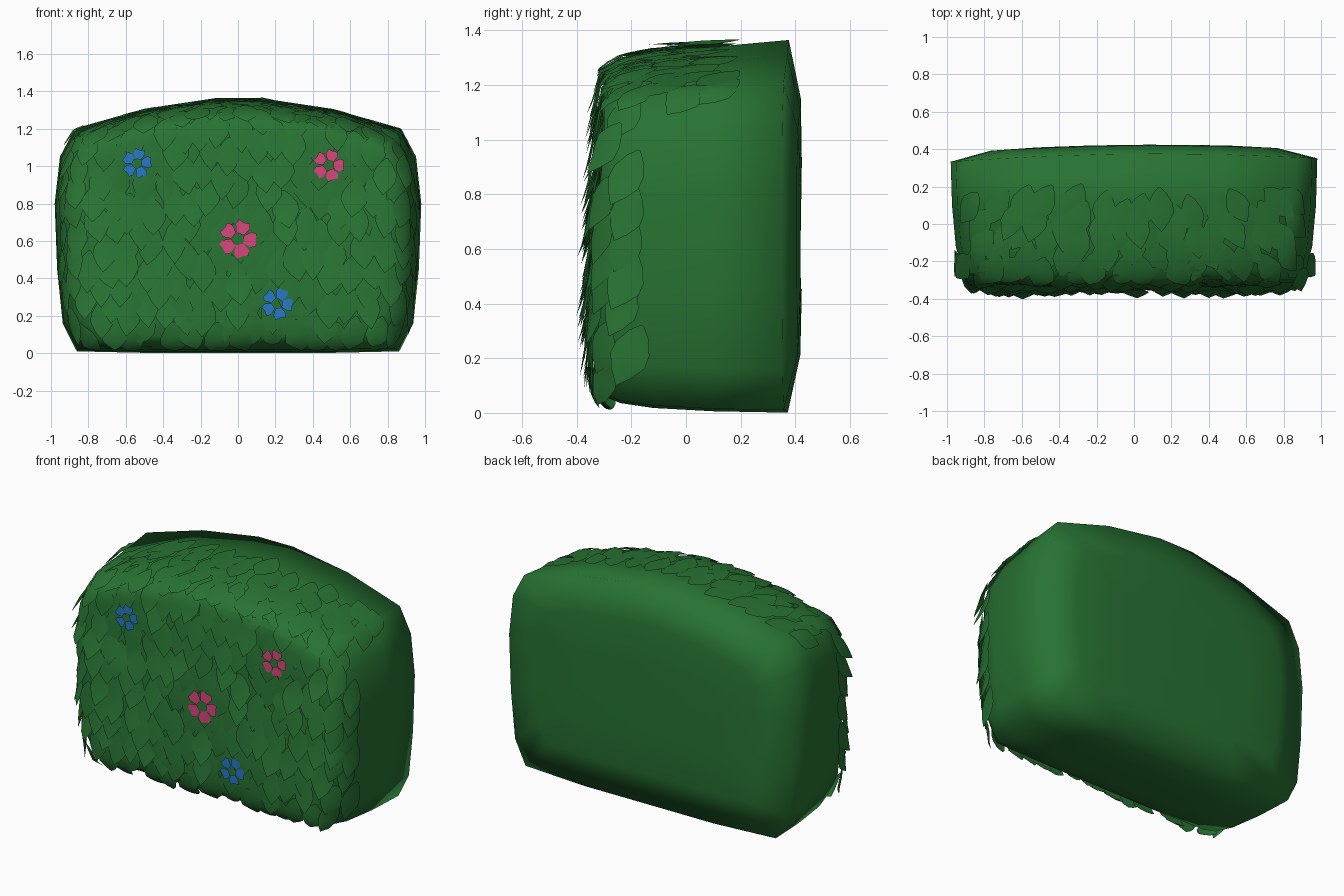
import bpy, bmesh, math, random
from mathutils import Vector
from mathutils.bvhtree import BVHTree

if "Cube" in bpy.data.objects:
    bpy.data.objects.remove(bpy.data.objects["Cube"])

random.seed(7)


def material(name, rgb):
    m = bpy.data.materials.new(name)
    m.diffuse_color = (*rgb, 1)
    m.use_nodes = True
    m.node_tree.nodes["Principled BSDF"].inputs["Base Color"].default_value = m.diffuse_color
    return m


GREEN = material("leaf_green", (0.021, 0.170, 0.033))
PINK = material("petal_pink", (0.70, 0.062, 0.205))
BLUE = material("petal_blue", (0.022, 0.19, 0.58))

# Flowers: name, x, z, radius, material, turn
FLOWERS = [("flower_upper_left", -0.54, 1.015, 0.078, BLUE, 0.1),
           ("flower_upper_right", 0.485, 1.005, 0.083, PINK, 0.0),
           ("flower_middle", 0.0, 0.61, 0.1, PINK, -0.05),
           ("flower_lower", 0.21, 0.265, 0.083, BLUE, -0.1)]


def make_object(name, bm, mat, smooth=True):
    me = bpy.data.meshes.new(name)
    bm.to_mesh(me)
    bm.free()
    me.materials.append(mat)
    for p in me.polygons:
        p.use_smooth = smooth
    ob = bpy.data.objects.new(name, me)
    bpy.context.collection.objects.link(ob)
    return ob


# Hedge body: front outline (right half mirrored), lofted from front to back
half = [(0.45, 0.003), (0.86, 0.012), (0.935, 0.16), (0.965, 0.45), (0.978, 0.8),
        (0.95, 1.05), (0.87, 1.2), (0.5, 1.305), (0.12, 1.362)]
outline = half + [(-x, z) for x, z in reversed(half)]
sections = [(-0.338, 0.45), (-0.333, 0.28), (-0.322, 0.15), (-0.3, 0.095), (-0.24, 0.055),
            (-0.12, 0.025), (0.1, 0.005), (0.376, -0.002), (0.42, 0.21), (0.424, 0.45)]
CZ = 0.68
bm = bmesh.new()
rings = []
for y, inset in sections:
    ring = []
    for x, z in outline:
        sx = 1 - inset / 0.97
        sz = 1 - inset * (0.6 if z < CZ and y < 0.2 else 1) / CZ
        bulge = 0.035 * (x * sx - 0.13) ** 2 if y > 0.3 else 0
        drop = (0.022 if y < -0.2 else 0.018 if y < 0.2 else 0) if z > 1 else 0
        lean = 0.02 if y < -0.3 and z > 1 else 0
        ring.append(bm.verts.new((x * sx, y - bulge + lean, max(0, CZ + (z - CZ) * sz - drop))))
    rings.append(ring)
n = len(outline)
for a, b in zip(rings, rings[1:]):
    for i in range(n):
        bm.faces.new((a[i], a[(i + 1) % n], b[(i + 1) % n], b[i]))
bm.faces.new(rings[0])
bm.faces.new(rings[-1])
bmesh.ops.recalc_face_normals(bm, faces=bm.faces)
body_tree = BVHTree.FromBMesh(bm)
body = make_object("hedge_body", bm, GREEN)

# Spread leaf positions evenly over the front, the front of the top and the side edges
me = body.data
me.calc_loop_triangles()
tris = list(me.loop_triangles)
spots = []
for t in random.choices(tris, weights=[t.area for t in tris], k=14000):
    a, b = random.random(), random.random()
    if a + b > 1:
        a, b = 1 - a, 1 - b
    w = (1 - a - b, a, b)
    p, nrm = Vector(), Vector()
    for wi, vi in zip(w, t.vertices):
        p += wi * me.vertices[vi].co
        nrm += wi * me.vertices[vi].normal
    nrm.normalize()
    limit = 0.13 if nrm.z > 0.7 else -0.19
    if p.y > limit or p.z < 0.07 or nrm.z < -0.8:
        continue
    if all((p - q).length > 0.09 for q, _ in spots):
        spots.append((p, nrm))

# Leaves: curved pointed blades hanging downwards, following the body, tips lifted
STATIONS = [(0.0, 0.1), (0.15, 0.55), (0.38, 0.95), (0.58, 1.0), (0.8, 0.58), (1.0, 0.0)]
FOLLOW = 0.75
bm = bmesh.new()
for p, nrm in spots:
    down = Vector((random.uniform(-0.2, 0.2), -0.5, -1))
    down = (down - nrm * down.dot(nrm)).normalized()
    side = down.cross(nrm)
    length, width = random.uniform(0.2, 0.24), random.uniform(0.06, 0.073)
    base_lift = random.uniform(0.004, 0.02)
    tip_lift = random.uniform(0.015, 0.05)
    if nrm.z > 0.5:
        tip_lift *= 0.4
    # leaves close to a flower lie flat
    if any(math.hypot(p.x - f[1], p.z - f[2]) < f[3] + 0.12 for f in FLOWERS):
        base_lift *= 0.5
        tip_lift *= 0.25
    prev = None
    for t, w in STATIONS:
        c = p + down * length * (t - 0.45)
        row = []
        for s in ((-1, 0, 1) if w else (0,)):
            v = c + side * s * w * width
            near = body_tree.find_nearest(v)[0]
            v = v.lerp(near, FOLLOW)
            v += nrm * (base_lift + tip_lift * t * t + 0.006 * w * (1 - abs(s)))
            v.z = max(v.z, 0.012)
            row.append(bm.verts.new(v))
        if prev:
            for i in range(2):
                if len(row) == 3:
                    bm.faces.new((prev[i], row[i], row[i + 1], prev[i + 1]))
                else:
                    bm.faces.new((prev[i], row[0], prev[i + 1]))
        prev = row
bm.normal_update()
leaf_tree = BVHTree.FromBMesh(bm)
make_object("leaves", bm, GREEN)


# Five petals around an open centre, resting on the leaves
def flower(name, x, z, r, mat, turn):
    hits = []
    for i in range(20):
        a = i * math.tau / 20
        for k in (0.4, 0.7, 1):
            h = leaf_tree.ray_cast(Vector((x + k * r * math.cos(a), -2, z + k * r * math.sin(a))),
                                   Vector((0, 1, 0)))[0]
            if h:
                hits.append(h.y)
    y = min(hits) - 0.002
    bm = bmesh.new()
    shape = [(0.3, -0.21), (0.72, -0.41), (1.0, -0.32), (0.94, 0.0),
             (1.0, 0.32), (0.72, 0.41), (0.3, 0.21)]
    for i in range(5):
        a = turn + i * math.tau / 5
        c, s = math.cos(a), math.sin(a)
        bm.faces.new([bm.verts.new((x + r * (u * c - v * s), y, z + r * (u * s + v * c)))
                      for u, v in shape])
    make_object(name, bm, mat, False)


for f in FLOWERS:
    flower(*f)
